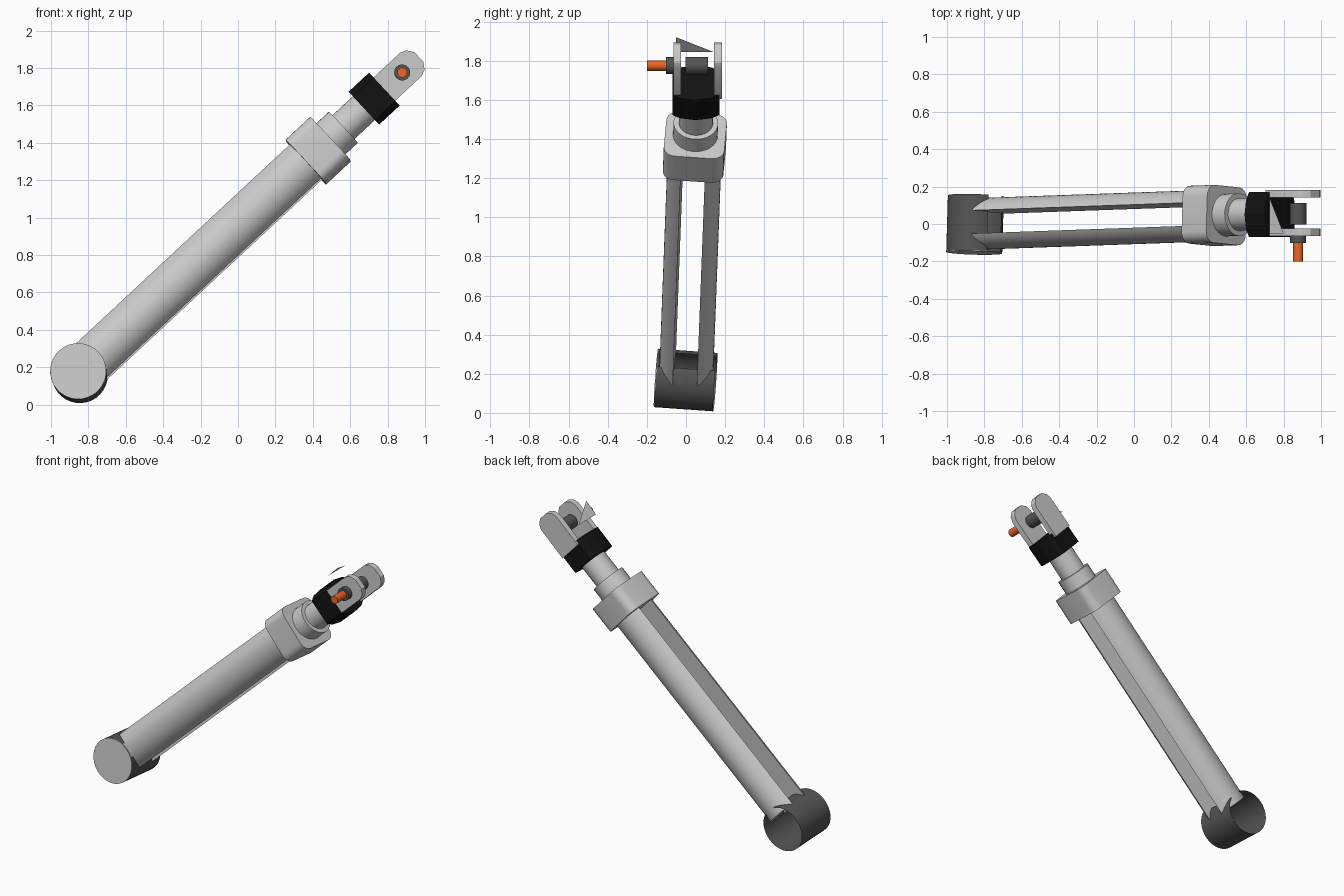
import bpy, bmesh
from math import sin, cos, radians, acos, pi
from mathutils import Vector

if "Cube" in bpy.data.objects:
    bpy.data.objects.remove(bpy.data.objects["Cube"])

# Shared frame: A runs along the strut, P along the pivot pin, N across both
O = Vector((-0.85, 0, 0.168))
A = Vector((0.732, 0.026, 0.681)).normalized()
P = Vector((0.03, 1, -0.07))
P = (P - A * P.dot(A)).normalized()
N = A.cross(P)
# The fork end sits square to the y axis
Y = Vector((0, 1, 0))
FA = Vector((0.732, 0, 0.681)).normalized()
FN = FA.cross(Y)
FO = Vector((-0.85, 0.058, 0.168))


def material(name, rgb):
    m = bpy.data.materials.new(name)
    m.diffuse_color = (*rgb, 1)
    m.use_nodes = True
    m.node_tree.nodes["Principled BSDF"].inputs["Base Color"].default_value = m.diffuse_color
    return m


BLACK = material("black", (0.006, 0.006, 0.006))
DARK = material("dark_grey", (0.09, 0.09, 0.09))
ORANGE = material("orange", (0.85, 0.13, 0.02))


def extrude(name, pts, lo, hi, frame, mat=None, caps=True, closed=True, angle=30):
    """Extrude a 2D section (u, v) along w from lo to hi."""
    o, u, v, w = frame
    bm = bmesh.new()
    rings = [[bm.verts.new(o + u * a + v * b + w * d) for a, b in pts] for d in (lo, hi)]
    n = len(pts)
    for i in range(n if closed else n - 1):
        j = (i + 1) % n
        bm.faces.new((rings[0][i], rings[0][j], rings[1][j], rings[1][i]))
    if caps:
        bm.faces.new(rings[0][::-1])
        bm.faces.new(rings[1])
    bmesh.ops.recalc_face_normals(bm, faces=bm.faces)
    me = bpy.data.meshes.new(name)
    bm.to_mesh(me)
    bm.free()
    ob = bpy.data.objects.new(name, me)
    bpy.context.collection.objects.link(ob)
    if mat:
        me.materials.append(mat)
    bpy.ops.object.select_all(action='DESELECT')
    ob.select_set(True)
    bpy.context.view_layer.objects.active = ob
    bpy.ops.object.shade_smooth_by_angle(angle=radians(angle))
    return ob


def arc(r, a0=0.0, a1=2 * pi, n=32, cx=0, cy=0, end=False):
    k = n - 1 if end else n
    return [(cx + r * cos(a0 + (a1 - a0) * i / k), cy + r * sin(a0 + (a1 - a0) * i / k))
            for i in range(n)]


ALONG = (O, P, N, A)          # section across the strut
CROSS = (O, A, N, P)          # section seen from the side
FORK_ALONG = (FO, Y, FN, FA)
FORK_CROSS = (FO, FA, FN, Y)

# Pivot barrel: open shell with a gap facing the strut, capped at the front
gap = radians(20)
extrude("pivot_barrel", arc(0.15, gap, 2 * pi - gap, 30, end=True), -0.15, 0.15, CROSS,
        DARK, caps=False, closed=False)
extrude("pivot_cap", arc(0.15), -0.154, -0.15, CROSS)

# Twin bars: two halves of a slotted round tube
half = acos(0.062 / 0.138)
d_section = arc(0.138, -half, half, 18, end=True)
for side, name in ((-1, "front_bar"), (1, "rear_bar")):
    extrude(name, [(side * x, y) for x, y in d_section], 0.09, 1.70, ALONG)

# Clamp block with rounded long edges
block = []
for k, (sx, sy) in enumerate(((1, 1), (-1, 1), (-1, -1), (1, -1))):
    block += arc(0.06, k * pi / 2, (k + 1) * pi / 2, 7, sx * 0.095, sy * 0.095, end=True)
extrude("clamp_block", block, 1.657, 1.837, ALONG)

# Neck and piston rod
extrude("neck", arc(0.114), 1.82, 1.93, ALONG)
extrude("rod", arc(0.087), 1.92, 2.10, ALONG)

# Black band with faceted corners
quarter = [(0.12, 0.085), (0.08, 0.108), (0, 0.12)]
band = quarter + [(-x, y) for x, y in quarter[1::-1]]
band += [(-x, -y) for x, y in band]
extrude("band", band, 2.08, 2.23, (FO - Y * 0.008, Y, FN, FA), BLACK, angle=10)

# Fork prongs with rounded tips
tip = [(2.20, 0.085), (2.425, 0.085), (2.458, 0.07), (2.482, 0.035)]
plate = tip + [(s, -n) for s, n in reversed(tip)]
for lo, name in ((-0.123, "front_prong"), (0.085, "rear_prong")):
    extrude(name, plate, lo, lo + 0.04, FORK_CROSS)

# Pin, its collar and the boss between the prongs
extrude("pin_collar", arc(0.043, n=20, cx=2.36), -0.16, -0.11, FORK_CROSS, DARK)
extrude("pin", arc(0.027, n=16, cx=2.36), -0.258, -0.10, FORK_CROSS, ORANGE)
extrude("boss", arc(0.045, n=20, cx=2.36), -0.06, 0.055, FORK_CROSS, DARK)

# Thin triangular tab above the fork
tab = bpy.data.meshes.new("tab")
tab.from_pydata([(0.80, -0.05, 1.92), (0.725, 0.14, 1.845), (0.725, -0.05, 1.845)], [], [(0, 1, 2)])
bpy.context.collection.objects.link(bpy.data.objects.new("tab", tab))
